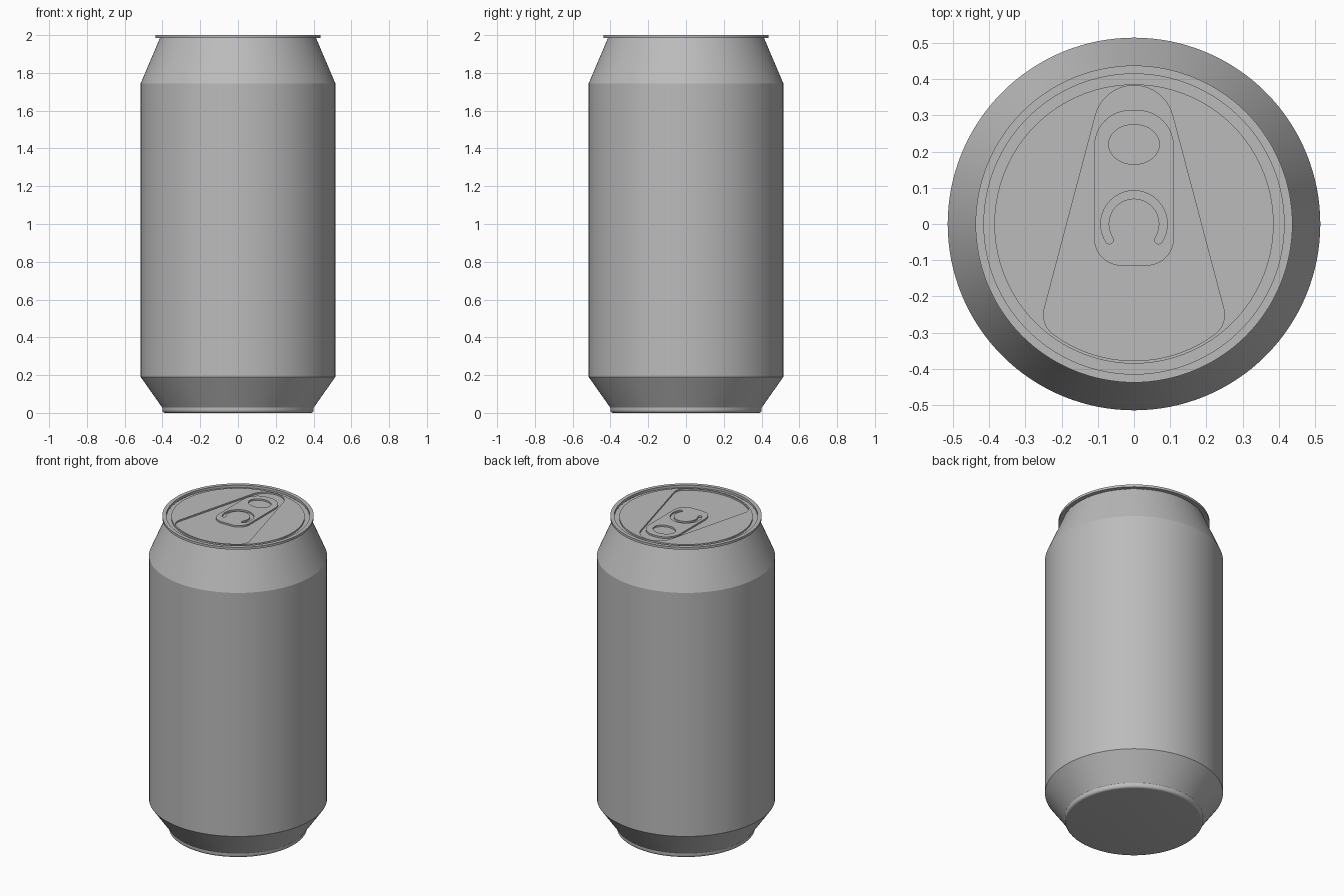
import bpy
import bmesh
from math import sin, cos, radians, tau, atan2, degrees

cube = bpy.data.objects.get("Cube")
if cube:
    bpy.data.objects.remove(cube, do_unlink=True)

GREY = (0.5, 0.5, 0.5, 1)
metal = bpy.data.materials.new("brushed_grey_metal")
metal.use_nodes = True
metal.diffuse_color = GREY
metal.node_tree.nodes["Principled BSDF"].inputs["Base Color"].default_value = GREY


def finish(name, mesh, angle):
    mesh.materials.clear()
    mesh.materials.append(metal)
    ob = bpy.data.objects.new(name, mesh)
    bpy.context.collection.objects.link(ob)
    bpy.ops.object.select_all(action='DESELECT')
    ob.select_set(True)
    bpy.context.view_layer.objects.active = ob
    bpy.ops.object.shade_smooth_by_angle(angle=radians(angle))
    return ob


def lathe(name, profile, sides=128):
    """Revolve (radius, height) points around z; radius 0 makes a pole."""
    bm = bmesh.new()
    rings = []
    for r, z in profile:
        n = sides if r else 1
        rings.append([bm.verts.new((r * cos(tau * i / n), r * sin(tau * i / n), z))
                      for i in range(n)])
    for a, b in zip(rings, rings[1:]):
        for i in range(sides):
            j = (i + 1) % sides
            quad = [a[i % len(a)], a[j % len(a)], b[j % len(b)], b[i % len(b)]]
            bm.faces.new(list(dict.fromkeys(quad)))
    bmesh.ops.recalc_face_normals(bm, faces=bm.faces)
    mesh = bpy.data.meshes.new(name)
    bm.to_mesh(mesh)
    bm.free()
    return finish(name, mesh, 18)


def arc(cx, cy, r, start, end, steps=16, ry=None):
    angles = [radians(start + (end - start) * i / steps) for i in range(steps + 1)]
    return [(cx + r * cos(a), cy + (ry or r) * sin(a)) for a in angles]


def plate(name, outlines, bottom, top):
    """Flat plate from closed outlines; inner outlines become holes."""
    curve = bpy.data.curves.new(name, 'CURVE')
    curve.dimensions = '2D'
    curve.fill_mode = 'BOTH'
    curve.extrude = (top - bottom) / 2
    for pts in outlines:
        spline = curve.splines.new('POLY')
        spline.points.add(len(pts) - 1)
        for p, (x, y) in zip(spline.points, pts):
            p.co = (x, y, 0, 1)
        spline.use_cyclic_u = True
    temp = bpy.data.objects.new(name + "_outline", curve)
    bpy.context.collection.objects.link(temp)
    bpy.context.view_layer.update()
    graph = bpy.context.evaluated_depsgraph_get()
    mesh = bpy.data.meshes.new_from_object(temp.evaluated_get(graph))
    bpy.data.objects.remove(temp, do_unlink=True)
    bm = bmesh.new()
    bm.from_mesh(mesh)
    bmesh.ops.remove_doubles(bm, verts=bm.verts, dist=1e-5)
    bmesh.ops.recalc_face_normals(bm, faces=bm.faces)
    bm.to_mesh(mesh)
    bm.free()
    ob = finish(name, mesh, 30)
    ob.location.z = (bottom + top) / 2
    return ob


FLOOR, PANEL, RIM = 1.984, 1.994, 2.0

# Can shell: base, chamfer, wall, neck, rolled rim and lid floor
foot = [(0.385 + 0.016 * sin(radians(a)), 0.016 - 0.016 * cos(radians(a)))
        for a in range(0, 91, 15)]
lathe("can_body", [(0, 0)] + foot + [
    (0.401, 0.028), (0.515, 0.19), (0.515, 1.745), (0.413, 1.985),
    (0.438, 1.985), (0.438, RIM), (0.415, RIM), (0.415, FLOOR), (0, FLOOR)])

# Raised lid panel with a teardrop recess
cx, cy = 0.182, -0.251
turn = degrees(atan2(cy, -cx)) % 360
teardrop = (arc(0, 0.273, 0.11, 15, 165)
            + arc(-cx, cy, 0.068, 165, turn)
            + arc(0, 0, 0.378, turn, 540 - turn)[1:-1]
            + arc(cx, cy, 0.068, 540 - turn, 375))
plate("lid_panel", [arc(0, 0, 0.386, 0, 357, 119), teardrop], FLOOR - 0.004, PANEL)

# Pull tab with a finger hole and a C-shaped slot
tab = (arc(0.01, 0.215, 0.1, 0, 90) + arc(-0.01, 0.215, 0.1, 90, 180)
       + arc(-0.035, -0.04, 0.075, 180, 270) + arc(0.035, -0.04, 0.075, 270, 360))
finger_hole = arc(0, 0.22, 0.07, 0, 354, 59, ry=0.055)
mid, half, sweep = 0.081, 0.011, 33
ex, ey = mid * cos(radians(sweep)), -mid * sin(radians(sweep))
slot = (arc(0, 0, mid + half, -sweep, 180 + sweep, 48)
        + arc(-ex, ey, half, 180 + sweep, 360 + sweep, 10)[1:-1]
        + arc(0, 0, mid - half, 180 + sweep, -sweep, 48)
        + arc(ex, ey, half, 180 - sweep, 360 - sweep, 10)[1:-1])
plate("pull_tab", [tab, finger_hole, slot], FLOOR - 0.004, PANEL)
